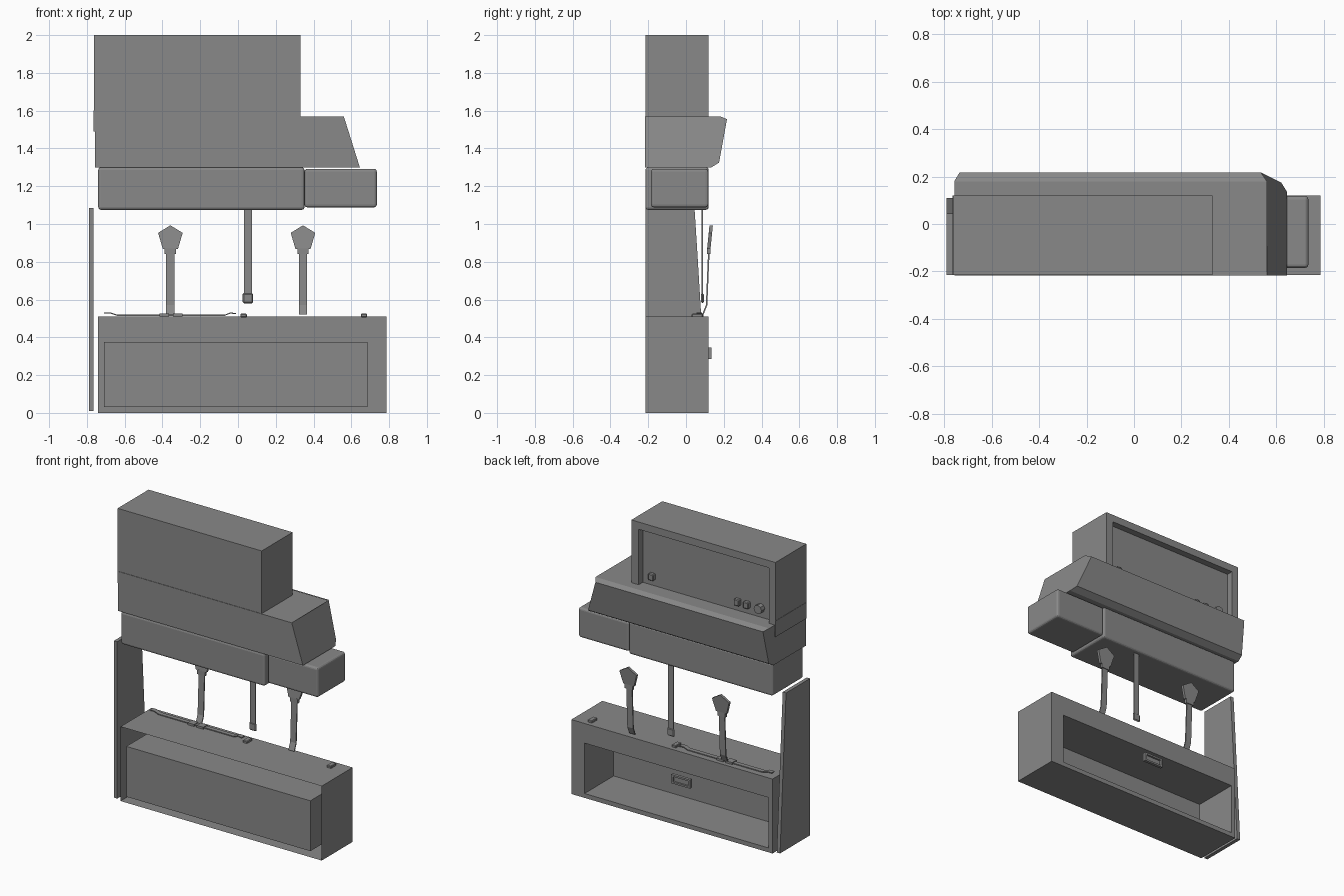
import bpy, bmesh

cube = bpy.data.objects.get("Cube")
if cube:
    bpy.data.objects.remove(cube, do_unlink=True)

GREY = (0.25, 0.25, 0.25, 1)
grey = bpy.data.materials.new("plain_grey")
grey.use_nodes = True
grey.diffuse_color = GREY
grey.node_tree.nodes["Principled BSDF"].inputs["Base Color"].default_value = GREY


def loft(name, rings, cap_start=True, cap_end=True):
    """Skin a row of matching closed rings."""
    bm = bmesh.new()
    loops = [[bm.verts.new(p) for p in ring] for ring in rings]
    for a, b in zip(loops, loops[1:]):
        for i in range(len(a)):
            j = (i + 1) % len(a)
            bm.faces.new((a[i], a[j], b[j], b[i]))
    if cap_start:
        bm.faces.new(loops[0][::-1])
    if cap_end:
        bm.faces.new(loops[-1])
    bmesh.ops.recalc_face_normals(bm, faces=bm.faces)
    mesh = bpy.data.meshes.new(name)
    bm.to_mesh(mesh)
    bm.free()
    mesh.materials.append(grey)
    obj = bpy.data.objects.new(name, mesh)
    bpy.context.collection.objects.link(obj)
    return obj


def rect(x0, x1, z0, z1, y):
    return [(x0, y, z0), (x1, y, z0), (x1, y, z1), (x0, y, z1)]


def box(name, x0, x1, y0, y1, z0, z1, bevel=0, segments=3):
    obj = loft(name, [rect(x0, x1, z0, z1, y0), rect(x0, x1, z0, z1, y1)])
    if bevel:
        mod = obj.modifiers.new("rounding", 'BEVEL')
        mod.width, mod.segments = bevel, segments
    return obj


def side_slab(name, outline, x0, x1):
    """Extrude a (y, z) outline along x."""
    return loft(name, [[(x, y, z) for y, z in outline] for x in (x0, x1)])


def band(name, path, thick, x0, x1):
    """Strap that follows a (y, z) path, thickened in y."""
    outline = path + [(y + thick, z) for y, z in reversed(path)]
    return side_slab(name, outline, x0, x1)


# Lower cabinet: shell open at the front, with a niche sunk from the rear
loft("lower_cabinet", [
    rect(-.74, .785, 0, .51, -.215),
    rect(-.74, .785, 0, .51, .12),
    rect(-.71, .685, .03, .375, .12),
    rect(-.71, .685, .03, .375, -.195)], cap_start=False)

# Drawer pull: plate with a raised rim
loft("drawer_pull", [
    rect(-.125, .02, .285, .345, .115),
    rect(-.125, .02, .285, .345, .135),
    rect(-.11, .005, .297, .333, .135),
    rect(-.11, .005, .297, .333, .122)])

# Tapered end panel
side_slab("end_panel", [(-.215, .01), (.11, .01), (.08, .52), (.06, .85),
                        (.045, 1.085), (-.215, 1.085)], -.79, -.765)

# Middle drawers
box("main_drawer", -.74, .352, -.215, .12, 1.075, 1.3, .015)
box("small_drawer", .352, .735, -.185, .118, 1.088, 1.292, .015)

# Sloped hood: one end square with a clipped corner, the other slanted
profile = [(-.218, 1.3), (-.218, 1.57), (.18, 1.57),
           (.217, 1.555), (.175, 1.325), (.135, 1.3)]
left_x = [.645, .56, .56, .535, .62, .645]
right_x = [-.757, -.757, -.757, -.735, -.75, -.757]
loft("hood", [[(x, y, z) for x, (y, z) in zip(xs, profile)]
              for xs in (right_x, left_x)])

# Upper cabinet with a shallow recessed panel
loft("upper_cabinet", [
    rect(-.762, .33, 1.565, 2, -.215),
    rect(-.762, .33, 1.565, 2, .12),
    rect(-.715, .275, 1.57, 1.95, .12),
    rect(-.715, .275, 1.57, 1.95, .075)])
box("upper_side_cheek", -.764, -.75, -.215, .12, 1.49, 1.6)

# Controls on the recessed panel
for i, x in enumerate((.2, -.45, -.52)):
    box(f"switch_{i + 1}", x - .02, x + .02, .07, .1, 1.61, 1.655, .005, 1)
bpy.ops.mesh.primitive_cylinder_add(vertices=8, radius=.03, depth=.04,
                                    location=(-.62, .09, 1.635),
                                    rotation=(1.5708, 0, 0))
knob = bpy.context.object
knob.name = "knob"
knob.data.materials.append(grey)

# Upright buckles: bent stem, collar and five-sided head
for side, x in (("right", -.358), ("left", .344)):
    band(f"{side}_buckle_stem", [(.085, .52), (.105, .57), (.118, .88)],
         .008, x - .022, x + .022)
    box(f"{side}_buckle_collar", x - .03, x + .03, .112, .13, .84, .872)
    head = [(-.04, .868), (.04, .868), (.065, .953), (0, .993), (-.065, .953)]
    loft(f"{side}_buckle_head", [
        [(x + a, y + (z - .87) * .1, z) for a, z in head] for y in (.112, .13)])

# Hanging strap with its tongue
box("hanging_strap", .032, .074, .083, .09, .63, 1.08)
box("strap_tongue", .025, .08, .08, .094, .58, .635, .008, 1)

# Strap lying on the cabinet top, with raised tips and two sliders
lying = [(-.71, .526), (-.675, .526), (-.64, .514), (-.07, .514),
         (-.04, .526), (-.01, .522)]
outline = lying + [(x, z + .006) for x, z in reversed(lying)]
loft("lying_strap", [[(x, y, z) for x, z in outline] for y in (.055, .085)])
for i, x in enumerate((-.39, -.32)):
    box(f"strap_slider_{i + 1}", x - .025, x + .025, .045, .092, .511, .525)

# Small anchors on the cabinet top
for i, x in enumerate((.03, .667)):
    box(f"anchor_{i + 1}", x - .017, x + .017, .03, .09, .505, .525, .004, 1)
